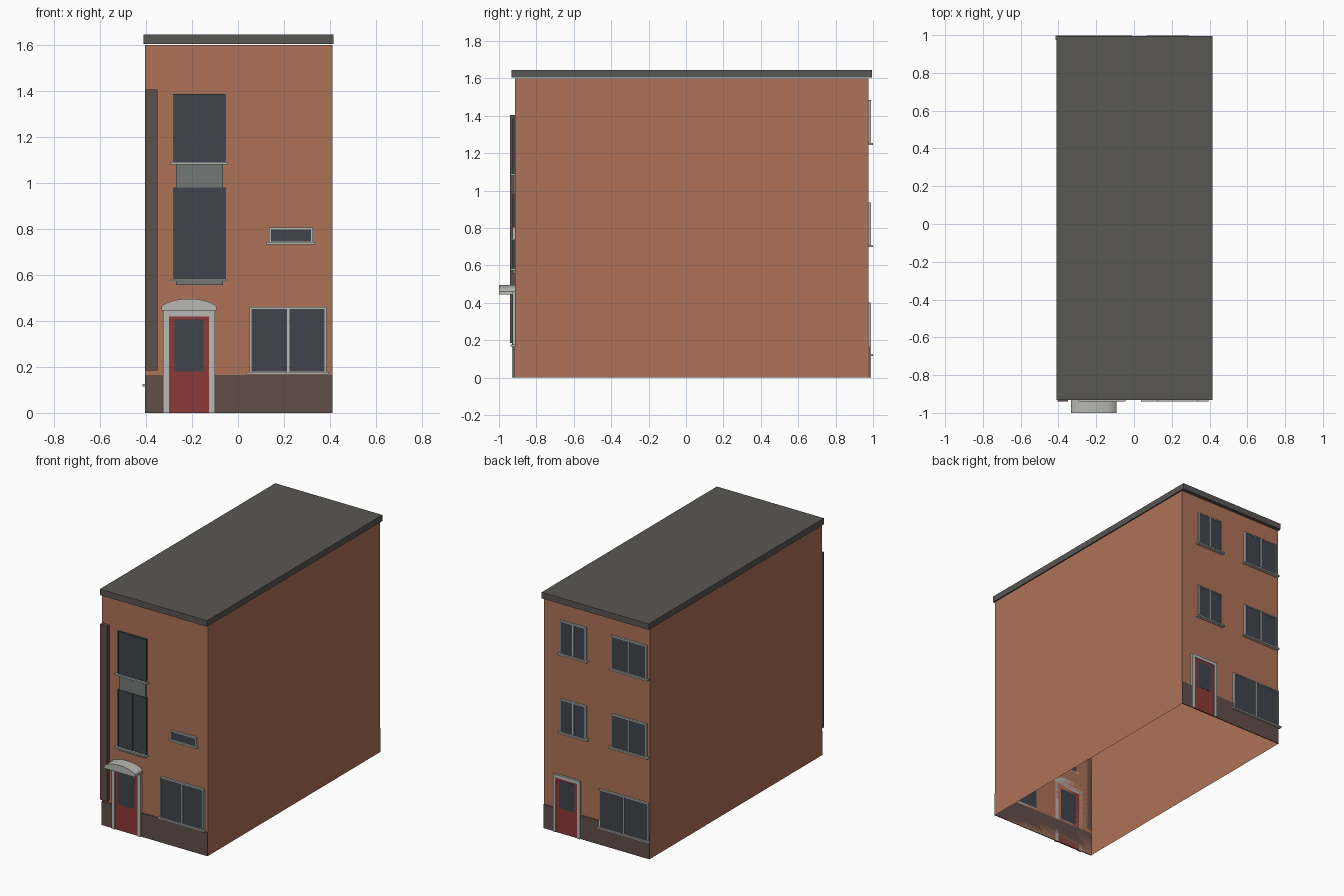
import bpy, bmesh, math

if "Cube" in bpy.data.objects:
    bpy.data.objects.remove(bpy.data.objects["Cube"])

def mat(name, r, g, b):
    m = bpy.data.materials.new(name)
    m.diffuse_color = (r, g, b, 1)
    m.use_nodes = True
    m.node_tree.nodes["Principled BSDF"].inputs["Base Color"].default_value = m.diffuse_color
    return m

BRICK = mat("brick", .43, .17, .095)
DARK = mat("dark_brick", .12, .077, .067)
ROOF = mat("roofing", .1, .095, .088)
GLASS = mat("glass", .05, .058, .072)
RED = mat("red_paint", .26, .042, .038)
TRIM = mat("trim", .48, .48, .46)
PANEL = mat("grey_panel", .17, .19, .18)

def finish(name, bm, m):
    bmesh.ops.recalc_face_normals(bm, faces=bm.faces)
    me = bpy.data.meshes.new(name)
    bm.to_mesh(me)
    bm.free()
    me.materials.append(m)
    ob = bpy.data.objects.new(name, me)
    bpy.context.collection.objects.link(ob)
    return ob

def add_box(bm, x0, x1, y0, y1, z0, z1):
    vs = bmesh.ops.create_cube(bm, size=1)["verts"]
    for v in vs:
        v.co = ((x0 + x1) / 2 + v.co.x * (x1 - x0),
                (y0 + y1) / 2 + v.co.y * (y1 - y0),
                (z0 + z1) / 2 + v.co.z * (z1 - z0))

def box(name, m, *dims):
    bm = bmesh.new()
    add_box(bm, *dims)
    return finish(name, bm, m)

# Facades: wall plane and outward direction
FRONT, BACK = (-.915, -1), (.975, 1)

def depth(face, d):
    return sorted((face[0], face[0] + face[1] * d))

def slab(name, m, face, x0, x1, z0, z1, d):
    return box(name, m, x0, x1, *depth(face, d), z0, z1)

def frame(name, m, face, x0, x1, z0, z1, w, d, mullion=None, bottom=True):
    bm = bmesh.new()
    y = depth(face, d)
    add_box(bm, x0, x0 + w, *y, z0, z1)
    add_box(bm, x1 - w, x1, *y, z0, z1)
    add_box(bm, x0 + w, x1 - w, *y, z1 - w, z1)
    zb = z0
    if bottom:
        add_box(bm, x0 + w, x1 - w, *y, z0, z0 + w)
        zb += w
    if mullion is not None:
        add_box(bm, mullion - .005, mullion + .005, *y, zb, z1 - w)
    return finish(name, bm, m)

def window(name, face, x0, x1, z0, z1, mullion=None, trim=TRIM, w=.008):
    slab(name + "_glass", GLASS, face, x0 + w, x1 - w, z0 + w, z1 - w, .009)
    frame(name + "_frame", trim, face, x0, x1, z0, z1, w, .013, mullion)
    slab(name + "_sill", TRIM, face, x0 - .013, x1 + .01, z0 - .005, z0 + .005, .024)

def door(name, face, x0, x1, z1, w, lights):
    slab(name + "_leaf", RED, face, x0 + w, x1 - w, 0, z1 - w, .009)
    slab(name + "_glass", GLASS, face, *lights, .0105)
    frame(name + "_frame", TRIM, face, x0, x1, 0, z1, w, .014, bottom=False)

# Brick shell, open underneath
bm = bmesh.new()
add_box(bm, -.405, .41, -.915, .975, 0, 1.6)
bmesh.ops.recalc_face_normals(bm, faces=bm.faces)
bmesh.ops.delete(bm, geom=[f for f in bm.faces if abs(f.normal.z) > .5], context="FACES")
finish("brick_walls", bm, BRICK)
box("flat_roof", ROOF, -.41, .415, -.932, .995, 1.603, 1.645)

# Plinths and pilaster
slab("front_plinth", DARK, FRONT, -.405, .41, 0, .165, .006)
slab("back_plinth", DARK, BACK, -.405, .41, 0, .165, .006)
slab("front_pilaster", DARK, FRONT, -.405, -.35, .185, 1.405, .026)

# Front stair windows with spandrel panel between
window("front_upper_window", FRONT, -.28, -.055, 1.085, 1.385, trim=GLASS, w=.005)
window("front_middle_window", FRONT, -.28, -.055, .578, .98, -.168, trim=GLASS, w=.005)
slab("spandrel_panel", PANEL, FRONT, -.27, -.065, .98, 1.08, .009)
slab("sill_apron", PANEL, FRONT, -.27, -.065, .556, .573, .012)

# Other front openings
window("front_small_window", FRONT, .135, .325, .737, .805)
window("front_large_window", FRONT, .05, .385, .172, .46, .218)
door("front_door", FRONT, -.325, -.10, .445, .025, (-.275, -.15, .18, .405))

# Curved canopy over the front door
bm = bmesh.new()
profile = [(-.333, .445), (-.093, .445)]
for i in range(13):
    t = math.radians(15 + 150 * i / 12)
    s = (math.sin(t) - math.sin(math.radians(15))) / (1 - math.sin(math.radians(15)))
    profile.append((-.213 + .12 * math.cos(t) / math.cos(math.radians(15)), .46 + .036 * s))
f = bm.faces.new([bm.verts.new((x, -1, z)) for x, z in profile])
ext = bmesh.ops.extrude_face_region(bm, geom=[f])["geom"]
bmesh.ops.translate(bm, vec=(0, .085, 0),
                    verts=[v for v in ext if isinstance(v, bmesh.types.BMVert)])
finish("door_canopy", bm, TRIM)

# Back windows on both upper floors
for floor, z in (("middle", .702), ("upper", 1.248)):
    window(f"back_{floor}_small_window", BACK, .08, .28, z, z + .235, .18)
    window(f"back_{floor}_wide_window", BACK, -.385, -.113, z, z + .235, -.249)

# Back ground floor
window("back_large_window", BACK, -.402, -.02, .12, .39, -.211)
door("back_door", BACK, .125, .333, .402, .022, (.17, .288, .173, .365))
